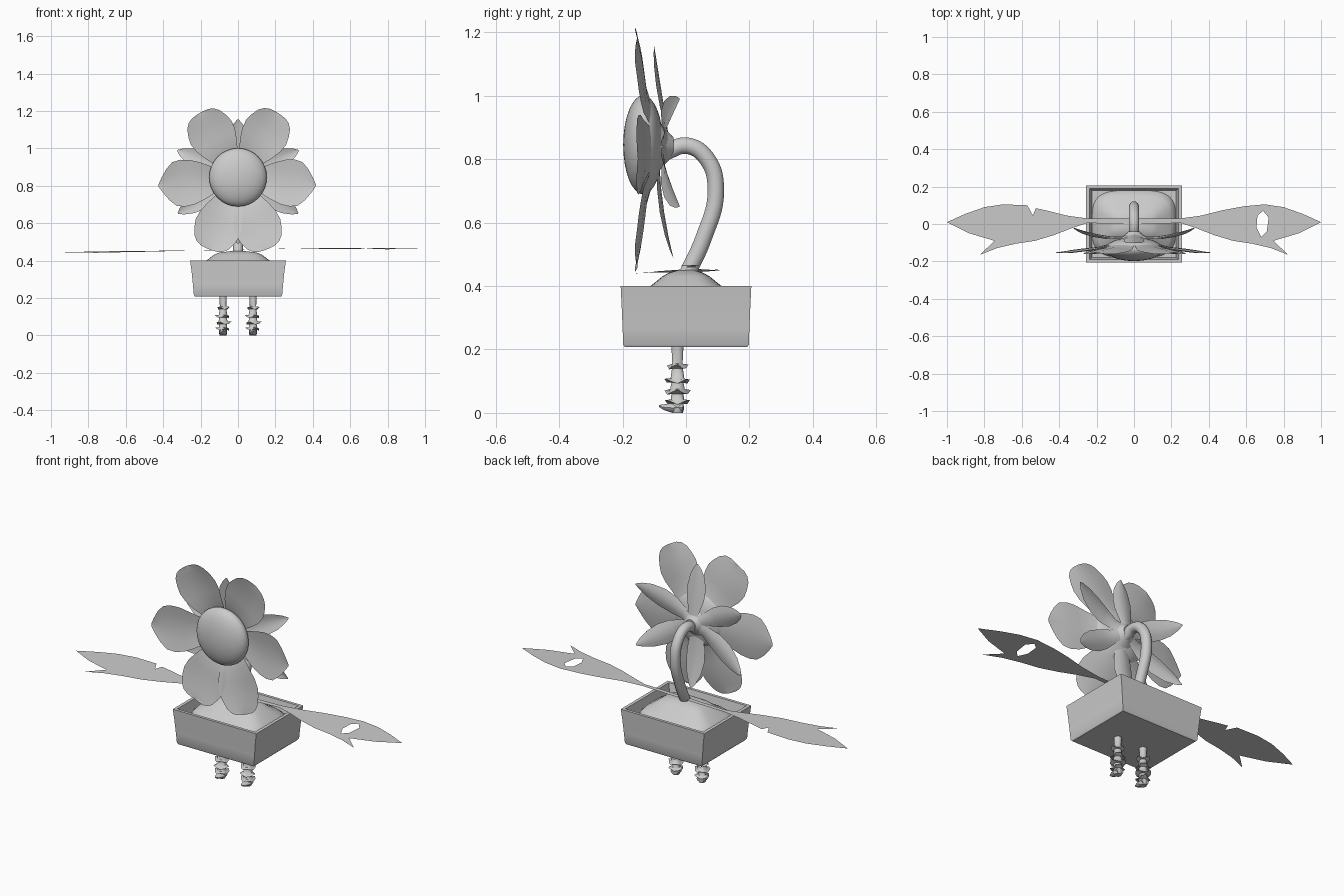
import bpy, bmesh, math
from mathutils import Vector

if "Cube" in bpy.data.objects:
    bpy.data.objects.remove(bpy.data.objects["Cube"])

grey = bpy.data.materials.new("pale_grey")
grey.use_nodes = True
grey.diffuse_color = (0.6, 0.6, 0.6, 1)
grey.node_tree.nodes["Principled BSDF"].inputs["Base Color"].default_value = grey.diffuse_color


def finish(name, bm, angle=40, solid=True):
    if solid:
        bmesh.ops.recalc_face_normals(bm, faces=bm.faces)
    mesh = bpy.data.meshes.new(name)
    bm.to_mesh(mesh)
    bm.free()
    ob = bpy.data.objects.new(name, mesh)
    bpy.context.collection.objects.link(ob)
    mesh.materials.append(grey)
    bpy.ops.object.select_all(action='DESELECT')
    ob.select_set(True)
    bpy.context.view_layer.objects.active = ob
    bpy.ops.object.shade_smooth_by_angle(angle=math.radians(angle))
    return ob


def loft(bm, rings, closed=True, caps=True):
    """Skin a list of point rings."""
    vs = [[bm.verts.new(p) for p in ring] for ring in rings]
    n = len(vs[0])
    for a, b in zip(vs, vs[1:]):
        for i in range(n if closed else n - 1):
            j = (i + 1) % n
            bm.faces.new((a[i], a[j], b[j], b[i]))
    if caps:
        bm.faces.new(vs[0])
        bm.faces.new(vs[-1])


# Planter box: outer wall, rim, inner wall and floor
def rectangle(hx, hy, z):
    return [(hx * sx, hy * sy, z) for sx, sy in ((-1, -1), (1, -1), (1, 1), (-1, 1))]


bm = bmesh.new()
loft(bm, [rectangle(*r) for r in (
    (.23, .192, .207), (.236, .198, .215), (.241, .2, .27), (.248, .203, .34),
    (.256, .206, .4), (.238, .19, .4), (.225, .178, .34))])
finish("planter_box", bm)

# Soil mound: rounded rectangles shrinking upward
def squircle(hx, hy, z, n=32, power=.55):
    pts = []
    for i in range(n):
        c, s = math.cos(math.tau * i / n), math.sin(math.tau * i / n)
        pts.append((hx * math.copysign(abs(c) ** power, c),
                    hy * math.copysign(abs(s) ** power, s), z))
    return pts


bm = bmesh.new()
loft(bm, [squircle(*r) for r in (
    (.225, .18, .34), (.218, .17, .362), (.2, .145, .382), (.165, .108, .403),
    (.13, .075, .43), (.1, .052, .443), (.04, .025, .45))])
finish("soil_mound", bm, 60)

# Hooked stem
curve = bpy.data.curves.new("stem", 'CURVE')
curve.dimensions = '3D'
curve.bevel_depth = .026
curve.bevel_resolution = 3
curve.resolution_u = 8
curve.use_fill_caps = True
path = [(0, .43), (.055, .55), (.094, .7), (.067, .8), (.005, .842), (-.07, .82)]
spline = curve.splines.new('BEZIER')
spline.bezier_points.add(len(path) - 1)
for bp, (y, z) in zip(spline.bezier_points, path):
    bp.co = (0, y, z)
    bp.handle_left_type = bp.handle_right_type = 'AUTO'
    bp.radius = 1.05
curve.materials.append(grey)
bpy.context.collection.objects.link(bpy.data.objects.new("stem", curve))

# Domed flower centre
CENTRE = Vector((0, -.135, .845))
bm = bmesh.new()
bmesh.ops.create_uvsphere(bm, u_segments=32, v_segments=16, radius=1)
for v in bm.verts:
    v.co = Vector((v.co.x * .154, v.co.y * .063, v.co.z * .156)) + CENTRE
finish("flower_centre", bm, 60)


# Petals and sepals: thin cupped sheets; sections are (reach, half width, depth)
def petal(name, angle, length, sections, cup):
    d = Vector((math.cos(math.radians(angle)), 0, math.sin(math.radians(angle))))
    side = Vector((-d.z, 0, d.x))
    bm = bmesh.new()
    rings = []
    for reach, half, y in sections:
        origin = Vector((0, y, CENTRE.z)) + d * reach * length
        rings.append([origin + side * half * s + Vector((0, -cup * s * s * half, 0))
                      for s in (-1, -.5, 0, .5, 1)])
    loft(bm, rings, closed=False, caps=False)
    finish(name, bm, 80, solid=False)


base = [(.1, .04, -.07), (.3, .07, -.105), (.45, .1, -.122), (.58, .12, -.128),
        (.7, .126, -.134), (.8, .117, -.14)]
pointed = base + [(.88, .085, -.146), (.95, .043, -.15), (1, .006, -.152)]
blunt = base + [(.9, .1, -.148), (.96, .077, -.152), (.99, .05, -.153), (1, .012, -.153)]
petals = (("upper_left", 58, .405, blunt), ("upper_right", 121, .4, blunt),
          ("side_right", 186, .427, pointed), ("lower_right", 248, .415, blunt),
          ("lower_left", 292, .415, blunt), ("side_left", -6, .418, pointed))
for name, angle, length, shape in petals:
    petal("petal_" + name, angle, length, shape, .12)

sepal = [(.04, .02, -.045), (.2, .034, -.068), (.4, .052, -.066), (.6, .056, -.055),
         (.8, .043, -.04), (.93, .022, -.028), (1, .003, -.02)]
upright = [(r, w, -.05 - .05 * r) for r, w, y in sepal]
hanging = [(r, w, -.085 + .045 * r * r) for r, w, y in sepal]
for name, angle, length, shape in (
        ("top", 90, .31, upright), ("upper_left", 24, .355, sepal),
        ("upper_right", 156, .355, sepal), ("lower_left", -31, .375, sepal),
        ("lower_right", 211, .375, sepal), ("bottom", 270, .355, hanging)):
    petal("sepal_" + name, angle, length, shape, .25)

# Calyx joining the stem to the flower
bm = bmesh.new()
loft(bm, [[(r * math.cos(math.tau * i / 16), y, .84 + r * math.sin(math.tau * i / 16))
           for i in range(16)] for y, r in ((-.04, .03), (-.07, .06), (-.12, .12))])
finish("calyx", bm)


# Leaf arms: flat outlines, with a torn notch or a hole
def leaf(name, outline, hole, height):
    bm = bmesh.new()
    for loop in filter(None, (outline, hole)):
        vs = [bm.verts.new((x, y, height(x, y))) for x, y in loop]
        for a, b in zip(vs, vs[1:] + vs[:1]):
            bm.edges.new((a, b))
    bmesh.ops.triangle_fill(bm, use_beauty=True, edges=bm.edges)
    finish(name, bm, 80, solid=False)


lower = [(0, 0), (.25, .005), (.34, -.025), (.43, -.06), (.53, -.09), (.63, -.105),
         (.73, -.128), (.825, -.165), (.745, -.09), (.88, -.05), (1, .01)]
upper = [(.9, .055), (.8, .09), (.7, .105), (.59, .095), (.48, .075), (.36, .045),
         (.25, .03), (0, .03)]
tear = [(.57, .1), (.54, .045), (.525, .085)]
hole = [(.69, .07), (.72, .035), (.71, -.04), (.68, -.07), (.655, -.02), (.66, .045)]
leaf("left_leaf", lower + upper, hole, lambda x, y: .457 + .008 * min(1, 3 * x) + .03 * y)
right = lower + upper[:3] + tear + upper[4:]
leaf("right_leaf", [(-x, y) for x, y in right], None, lambda x, y: .457 + .015 * x + .03 * y)


# Root legs: stacked ragged flares ending in a toe
def leg(name, x):
    bm = bmesh.new()
    tiers = ((.21, .02, 0), (.155, .017, 0), (.145, .032, 1), (.14, .018, 0),
             (.108, .023, 0), (.1, .038, 1), (.096, .02, 0), (.075, .024, 0),
             (.065, .039, 1), (.06, .02, 0), (.042, .022, 0), (.034, .037, 1),
             (.03, .02, 0), (.012, .022, 0), (0, .018, 0))
    rings = []
    for k, (z, r, ragged) in enumerate(tiers):
        ring = []
        for i in range(10):
            a = math.tau * i / 10
            wave = ragged * math.sin(3 * a + k)
            ring.append((x + r * (1 + .15 * wave) * math.cos(a),
                         -.027 + r * (1 + .15 * wave) * math.sin(a), z + .008 * wave))
        rings.append(ring)
    loft(bm, rings)
    finish(name, bm, 50)
    bm = bmesh.new()
    loft(bm, [[(x + w * math.cos(math.tau * i / 8), y, z + h * math.sin(math.tau * i / 8))
               for i in range(8)] for y, w, z, h in (
        (-.01, .022, .017, .016), (-.045, .022, .016, .015),
        (-.07, .013, .018, .009), (-.085, .003, .022, .003))])
    finish(name + "_toe", bm, 50)


leg("left_leg", .08)
leg("right_leg", -.08)
